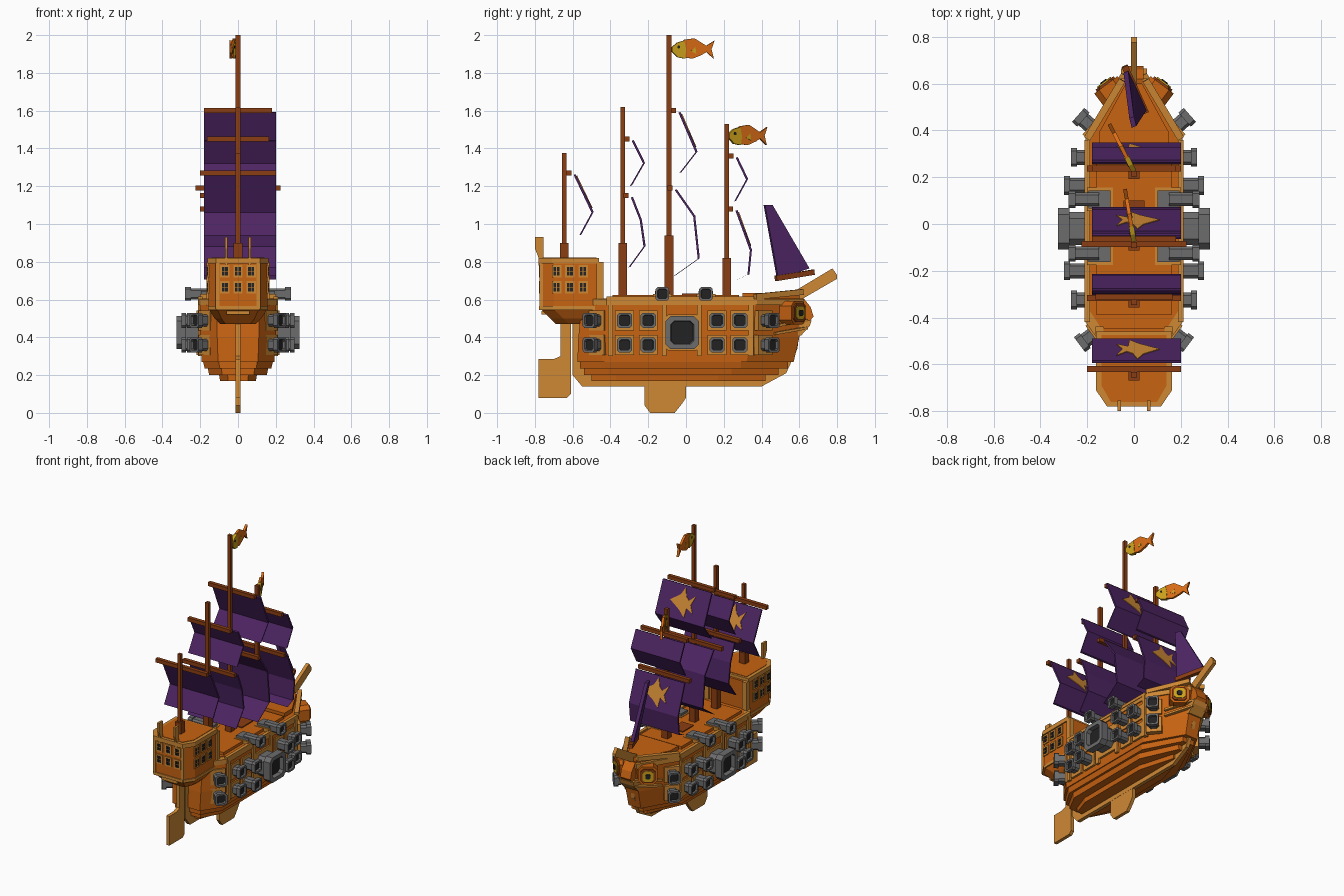
import bpy, bmesh, math
from mathutils import Vector, Matrix

if "Cube" in bpy.data.objects:
    bpy.data.objects.remove(bpy.data.objects["Cube"])


def material(name, r, g, b):
    m = bpy.data.materials.new(name)
    m.use_nodes = True
    m.diffuse_color = (r, g, b, 1)
    m.node_tree.nodes["Principled BSDF"].inputs["Base Color"].default_value = (r, g, b, 1)
    return m


WOOD = material("orange wood", 0.58, 0.125, 0.006)
TAN = material("tan trim", 0.62, 0.25, 0.035)
BROWN = material("dark brown wood", 0.26, 0.048, 0.006)
SAIL = material("purple cloth", 0.075, 0.018, 0.125)
IRON = material("grey iron", 0.15, 0.15, 0.155)
BORE = material("black", 0.016, 0.016, 0.017)
GOLD = material("yellow gold", 0.6, 0.36, 0.012)
FISH = material("fish orange", 0.7, 0.15, 0.008)
MIRROR = Matrix.Scale(-1, 4, (1, 0, 0))
SIDES = (("left", Matrix()), ("right", MIRROR))
# Maps a flat (y, z) profile so that it is extruded along x
ALONG_X = Matrix(((0, 0, 1, 0), (1, 0, 0, 0), (0, 1, 0, 0), (0, 0, 0, 1)))


def loft(name, rings, mat, matrix=Matrix()):
    bm = bmesh.new()
    loops = [[bm.verts.new(matrix @ Vector(p)) for p in ring] for ring in rings]
    for a, b in zip(loops, loops[1:]):
        for i in range(len(a)):
            j = (i + 1) % len(a)
            bm.faces.new((a[i], a[j], b[j], b[i]))
    bm.faces.new(loops[0])
    bm.faces.new(loops[-1])
    bmesh.ops.recalc_face_normals(bm, faces=bm.faces)
    mesh = bpy.data.meshes.new(name)
    bm.to_mesh(mesh)
    bm.free()
    mesh.materials.append(mat)
    ob = bpy.data.objects.new(name, mesh)
    bpy.context.collection.objects.link(ob)
    return ob


def prism(name, pts, lo, hi, mat, matrix=Matrix()):
    return loft(name, [[(x, y, z) for x, y in pts] for z in (lo, hi)], mat, matrix)


def plate(name, pts, half, mat):
    return prism(name, pts, -half, half, mat, ALONG_X)


def rect(w, h):
    return [(-w, -h), (w, -h), (w, h), (-w, h)]


def octagon(r, cut):
    c = r - cut
    return [(r, -c), (r, c), (c, r), (-c, r), (-r, c), (-r, -c), (-c, -r), (c, -r)]


def aim(pos, direction):
    """Local z along direction, local y as upright as possible."""
    w = Vector(direction).normalized()
    ref = Vector((0, 0, 1)) if abs(w.z) < 0.9 else Vector((0, 1, 0))
    u = ref.cross(w).normalized()
    v = w.cross(u)
    return Matrix.Translation(pos) @ Matrix((u, v, w)).transposed().to_4x4()


def bar(name, a, b, w, h, mat, matrix=Matrix()):
    d = Vector(b) - Vector(a)
    return prism(name, rect(w / 2, h / 2), 0, d.length, mat, matrix @ aim(a, d))


def box(name, x0, x1, y0, y1, z0, z1, mat, matrix=Matrix()):
    return prism(name, [(x0, y0), (x1, y0), (x1, y1), (x0, y1)], z0, z1, mat, matrix)


def outline(half):
    return half + [(-x, y) for x, y in reversed(half)]


def hull_ring(z, w, stern, bow):
    half = [(w * 0.55, stern), (w, stern + 0.13), (w, bow - 0.25), (w * 0.25, bow)]
    return [(x, y, z) for x, y in outline(half)]


# Hull: stepped bottom planks, then the tall side walls
for i, (z0, z1, w, s, b) in enumerate([(0.17, 0.2, 0.1, -0.5, 0.42), (0.2, 0.235, 0.16, -0.54, 0.49),
                                       (0.235, 0.27, 0.185, -0.56, 0.54)]):
    loft(f"bottom_plank_{i}", [hull_ring(z0, w * 0.95, s, b), hull_ring(z1, w, s, b)], WOOD)
loft("hull", [hull_ring(0.27, 0.192, -0.575, 0.57), hull_ring(0.4, 0.2, -0.57, 0.6),
              hull_ring(0.595, 0.2, -0.55, 0.62)], WOOD)
loft("deck_rim", [hull_ring(0.57, 0.207, -0.55, 0.625), hull_ring(0.603, 0.207, -0.55, 0.625)], TAN)
loft("deck", [hull_ring(0.6, 0.19, -0.5, 0.6), hull_ring(0.606, 0.19, -0.5, 0.6)], WOOD)
box("mid_deck", -0.16, 0.16, -0.39, 0.28, 0.6, 0.625, WOOD)
box("hatch", -0.045, 0.045, -0.02, 0.1, 0.62, 0.632, BROWN)
prism("fore_deck", outline([(0.15, 0.3), (0.15, 0.39), (0.035, 0.6)]), 0.6, 0.635, WOOD)

# Keel, centre fin, rudder and bowsprit, all thin plates
plate("keel", [(-0.6, 0.52), (-0.6, 0.2), (-0.55, 0.14), (0.4, 0.14), (0.53, 0.21), (0.59, 0.34),
               (0.615, 0.55), (0.5, 0.55), (0.4, 0.25), (-0.5, 0.25), (-0.54, 0.52)], 0.013, TAN)
plate("centre_fin", [(-0.22, 0.15), (-0.22, 0.04), (-0.19, 0), (-0.06, 0), (-0.02, 0.05),
                     (0, 0.08), (0, 0.15)], 0.012, TAN)
plate("rudder", [(-0.78, 0.08), (-0.63, 0.08), (-0.61, 0.1), (-0.61, 0.5), (-0.665, 0.5),
                 (-0.665, 0.3), (-0.7, 0.285), (-0.78, 0.285)], 0.012, TAN)
plate("bowsprit", [(0.56, 0.6), (0.61, 0.6), (0.8, 0.71), (0.8, 0.73), (0.775, 0.765),
                   (0.6, 0.66), (0.56, 0.64)], 0.012, TAN)


def cannon(name, pos, direction, r, length, flange, matrix):
    m = matrix @ aim(pos, direction)
    cut = r * 0.3
    prism(name + "_barrel", octagon(r * 0.8, cut), -0.03, length - flange, IRON, m)
    rings = [(r, length - flange), (r, length), (r * 0.7, length), (r * 0.66, length - flange * 0.6)]
    muzzle = loft(name + "_muzzle", [[(x, y, z) for x, y in octagon(q, q * 0.3)] for q, z in rings], IRON, m)
    # The last capped face is the floor of the bore
    muzzle.data.materials.append(BORE)
    muzzle.data.polygons[-1].material_index = 1


for side, m in SIDES:
    # Gun ports and cannons in two rows, angled ones at the corners
    for row, z in (("lower", 0.36), ("upper", 0.49)):
        for i, (y, tip) in enumerate([(-0.325, 0.27), (-0.2, 0.3), (0.165, 0.3), (0.285, 0.27)]):
            box(f"{side}_{row}_port_{i}", 0.19, 0.209, y - 0.05, y + 0.05, z - 0.053, z + 0.053, TAN, m)
            cannon(f"{side}_{row}_cannon_{i}", (0.2, y, z), (1, 0, 0), 0.04, tip - 0.2, 0.026, m)
        for end, pos, way in (("stern", (0.165, -0.465, z), (0.8, -0.6, 0)),
                              ("bow", (0.175, 0.41, z), (0.75, 0.66, 0))):
            prism(f"{side}_{row}_{end}_port", rect(0.05, 0.053), -0.02, 0.016, TAN, m @ aim(pos, way))
            cannon(f"{side}_{row}_{end}_cannon", pos, way, 0.04, 0.085, 0.03, m)
    # Great cannon amidships and the swivel guns on deck
    prism(f"{side}_great_port", octagon(0.095, 0.02), -0.01, 0.015, TAN, m @ aim((0.195, -0.02, 0.425), (1, 0, 0)))
    cannon(f"{side}_great_cannon", (0.2, -0.02, 0.425), (1, 0, 0), 0.088, 0.125, 0.05, m)
    for i, y in enumerate((-0.125, 0.105)):
        box(f"{side}_swivel_mount_{i}", 0.09, 0.2, y - 0.05, y + 0.05, 0.6, 0.629, TAN, m)
        box(f"{side}_swivel_block_{i}", 0.1, 0.195, y - 0.038, y + 0.038, 0.62, 0.645, IRON, m)
        box(f"{side}_swivel_fuse_{i}", 0.155, 0.18, y - 0.01, y + 0.01, 0.645, 0.652, GOLD, m)
        cannon(f"{side}_swivel_cannon_{i}", (0.18, y, 0.63), (1, 0, 0), 0.036, 0.1, 0.03, m)
    # Vertical ribs, side rail and bow planking
    for i, y in enumerate((-0.4, -0.115, 0.07, 0.345)):
        box(f"{side}_rib_{i}", 0.18, 0.211, y - 0.013, y + 0.013, 0.3, 0.6, TAN, m)
    bar(f"{side}_rail", (0.2, -0.42, 0.605), (0.2, 0.36, 0.605), 0.022, 0.02, TAN, m)
    bar(f"{side}_bow_rail", (0.2, 0.365, 0.615), (0.05, 0.615, 0.64), 0.03, 0.03, TAN, m)
    for i, z in enumerate((0.42, 0.46)):
        bar(f"{side}_whisker_{i}", (0.14, 0.47, z), (0.045, 0.64, z + 0.03), 0.022, 0.014, TAN, m)
    # Figurehead eye
    eye = m @ aim((0.075, 0.535, 0.53), (0.6, 0.8, 0))
    prism(f"{side}_eye_socket", octagon(0.062, 0.025), -0.02, 0.075, WOOD, eye)
    prism(f"{side}_eye_rim", octagon(0.048, 0.018), 0.07, 0.085, BROWN, eye)
    prism(f"{side}_eye", octagon(0.036, 0.014), 0.08, 0.091, GOLD, eye)
    prism(f"{side}_pupil", octagon(0.016, 0.006), 0.09, 0.096, BORE, eye)
    # Cabin corner posts and stern ornaments
    bar(f"{side}_cabin_front_post", (0.148, -0.455, 0.5), (0.148, -0.455, 0.8), 0.035, 0.035, TAN, m)
    bar(f"{side}_cabin_stern_post", (0.108, -0.765, 0.55), (0.108, -0.765, 0.8), 0.02, 0.02, TAN, m)
    ornament = [(-0.8, 0.93), (-0.8, 0.87), (-0.78, 0.82), (-0.78, 0.78), (-0.755, 0.78),
                (-0.755, 0.93)]
    prism(f"{side}_stern_ornament", ornament, 0.055, 0.07, TAN, m @ ALONG_X)

# Figurehead snout and lips
plate("snout", [(0.58, 0.6), (0.58, 0.48), (0.65, 0.48), (0.675, 0.51), (0.66, 0.56), (0.62, 0.61)], 0.04, WOOD)
plate("lip", [(0.57, 0.49), (0.57, 0.41), (0.61, 0.41), (0.655, 0.46), (0.665, 0.49)], 0.055, TAN)


# Stern cabin with tapered underside, sills and roof rim
def cabin_ring(z, sx=1.0, stern=-0.77, front=-0.445):
    half = [(0.11 * sx, stern), (0.155 * sx, stern + 0.07), (0.155 * sx, front)]
    return [(x, y, z) for x, y in outline(half)]


loft("cabin_underside", [cabin_ring(0.47, 0.6, -0.69), cabin_ring(0.5, 0.8, -0.72), cabin_ring(0.55)], WOOD)
loft("cabin", [cabin_ring(0.55), cabin_ring(0.8)], WOOD)
loft("cabin_sill", [cabin_ring(0.545, 1.03, -0.777), cabin_ring(0.565, 1.03, -0.777)], TAN)
loft("cabin_roof_rim", [cabin_ring(0.79, 1.05, -0.78, -0.46), cabin_ring(0.82, 1.05, -0.78, -0.46)], TAN)
loft("cabin_roof", [cabin_ring(0.82, 0.9, -0.76, -0.475), cabin_ring(0.823, 0.9, -0.76, -0.475)], WOOD)
bar("stern_crest", (-0.06, -0.74, 0.53), (0.06, -0.74, 0.53), 0.05, 0.02, TAN)


def window(name, matrix):
    prism(name + "_frame", rect(0.025, 0.033), -0.002, 0.007, TAN, matrix)
    for i in (-1, 1):
        for j in (-1, 1):
            prism(name + "_pane", rect(0.007, 0.01), 0.006, 0.0085, BORE,
                  matrix @ Matrix.Translation((i * 0.009, j * 0.012, 0)))


for z in (0.665, 0.75):
    for i in range(3):
        window("stern_window", aim((0.07 * (i - 1), -0.77, z), (0, -1, 0)))
        for side, m in SIDES:
            window(side + "_cabin_window", m @ aim((0.155, -0.685 + 0.07 * i, z), (1, 0, 0)))

# Masts: y, foot, top of thick foot, tip
for i, (y, z0, z1, z2) in enumerate([(-0.645, 0.8, 0.9, 1.375), (-0.335, 0.6, 0.9, 1.62),
                                     (-0.09, 0.6, 0.94, 2.0), (0.215, 0.6, 0.82, 1.53)]):
    bar(f"mast_{i}", (0, y, z0), (0, y, z2), 0.024, 0.024, BROWN)
    bar(f"mast_foot_{i}", (0, y, z0), (0, y, z1), 0.046, 0.046, BROWN)

# Sails: half yard length, emblem flag, then the (y, z) fold line from the top
EMBLEM = [(0.1, 0), (0.03, 0.05), (0.005, 0.1), (-0.015, 0.045), (-0.04, 0.025), (-0.085, 0.065),
          (-0.06, 0), (-0.085, -0.05), (-0.035, -0.025), (-0.03, -0.09), (0.015, -0.05)]
SAILS = [
    ("mizzen_sail", 0.2, True, [(-0.595, 1.26), (-0.5, 1.06), (-0.565, 0.94)]),
    ("second_top_sail", 0.165, False, [(-0.287, 1.44), (-0.228, 1.32), (-0.297, 1.2)]),
    ("second_main_sail", 0.2, False, [(-0.292, 1.14), (-0.245, 1.02), (-0.225, 0.88), (-0.305, 0.77)]),
    ("main_top_sail", 0.18, True, [(-0.04, 1.59), (0.05, 1.38), (-0.035, 1.27)]),
    ("main_sail", 0.225, False, [(-0.06, 1.18), (0.038, 1.04), (0.062, 0.815), (-0.065, 0.725)]),
    ("fore_top_sail", 0.18, False, [(0.263, 1.35), (0.318, 1.235), (0.255, 1.12)]),
    ("fore_sail", 0.2, True, [(0.262, 1.07), (0.338, 0.86), (0.325, 0.73), (0.265, 0.705)]),
]
for name, half, marked, line in SAILS:
    section = line + [(y + 0.011, z + 0.004) for y, z in reversed(line)]
    prism(name, section, -0.18, 0.2, SAIL, ALONG_X)
    (y0, z0), (y1, z1) = line[:2]
    bar(name + "_yard", (-half, y0 - 0.025, z0 + 0.01), (half, y0 - 0.025, z0 + 0.01), 0.026, 0.026, BROWN)
    if marked:
        centre = (0.01, (y0 + y1) / 2 + 0.011, (z0 + z1) / 2 + 0.004)
        prism(name + "_emblem", [(-x, y) for x, y in EMBLEM], -0.003, 0.004, TAN,
              aim(centre, (0, z0 - z1, y1 - y0)))

# Jib and its boom
jib = [Vector(p) for p in ((0, 0.415, 1.1), (-0.01, 0.455, 1.1), (-0.035, 0.65, 0.765), (0.045, 0.485, 0.71))]
thick = Vector((0.01, 0.004, 0))
loft("jib", [[p - thick for p in jib], [p + thick for p in jib]], SAIL)
bar("jib_boom", (0.05, 0.475, 0.712), (-0.04, 0.675, 0.745), 0.028, 0.028, BROWN)

# Fish pennants streaming from two masts
BODY = [(0.065, -0.042), (0.11, -0.05), (0.16, -0.03), (0.185, -0.014), (0.225, -0.05), (0.212, 0),
        (0.228, 0.046), (0.185, 0.018), (0.15, 0.04), (0.12, 0.058), (0.065, 0.05)]
HEAD = [(0, -0.012), (0.03, -0.042), (0.07, -0.05), (0.075, 0), (0.065, 0.046), (0.03, 0.036), (0, 0.012)]
for name, y, z, sway in (("main_pennant", -0.075, 1.925, 0.17), ("fore_pennant", 0.225, 1.467, 0.48)):
    m = Matrix.Translation((0, y, z)) @ Matrix.Rotation(sway, 4, "Z") @ ALONG_X
    prism(name + "_body", BODY, -0.008, 0.008, FISH, m)
    prism(name + "_head", HEAD, -0.011, 0.011, GOLD, m)
    prism(name + "_eye", octagon(0.007, 0.003), -0.013, 0.013, BORE, m @ Matrix.Translation((0.035, 0.012, 0)))
    prism(name + "_fin", [(0.1, -0.01), (0.13, -0.025), (0.125, 0.012)], -0.011, 0.011, GOLD, m)
